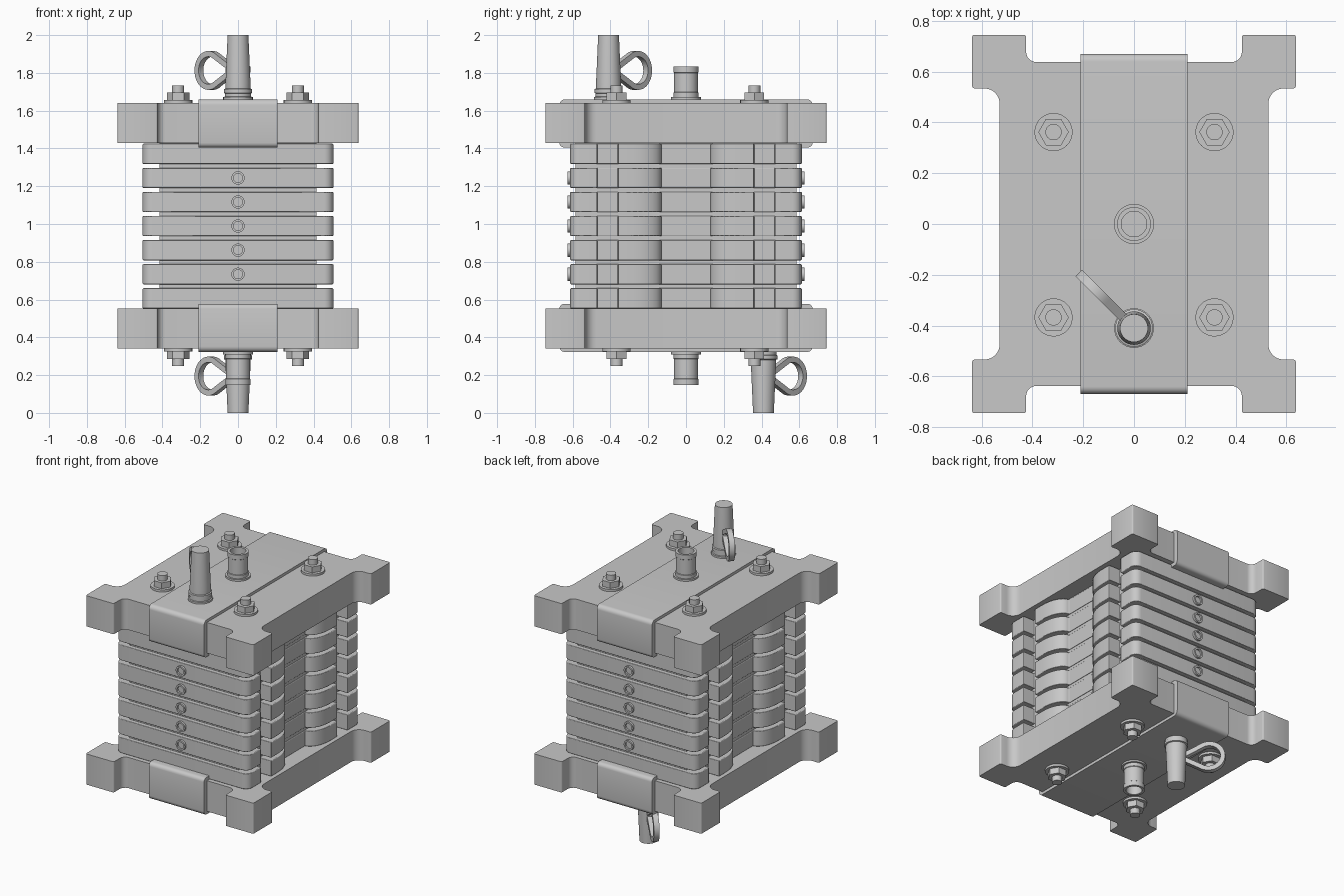
import bpy, bmesh
from math import pi, sin, cos, radians
from mathutils import Matrix, Vector

cube = bpy.data.objects.get("Cube")
if cube:
    bpy.data.objects.remove(cube)

grey = bpy.data.materials.new("plain_grey")
grey.use_nodes = True
grey.diffuse_color = (0.58, 0.58, 0.58, 1)
grey.node_tree.nodes["Principled BSDF"].inputs["Base Color"].default_value = (0.58, 0.58, 0.58, 1)

MID = 0.991          # height of the mirror plane between the two ends
STACK_MID = 0.989    # middle of the stacked frames
parts = []


def finish(name, bm, bevel=0):
    bmesh.ops.recalc_face_normals(bm, faces=bm.faces)
    mesh = bpy.data.meshes.new(name)
    bm.to_mesh(mesh)
    bm.free()
    mesh.materials.append(grey)
    ob = bpy.data.objects.new(name, mesh)
    bpy.context.collection.objects.link(ob)
    if bevel:
        mod = ob.modifiers.new("soft_edges", "BEVEL")
        mod.width, mod.segments, mod.angle_limit = bevel, 2, radians(50)
        mod.harden_normals = True
    parts.append(ob)
    return ob


def arc(cx, cy, r, a0, a1, n=6):
    angles = [radians(a0 + (a1 - a0) * i / n) for i in range(n + 1)]
    return [(cx + r * cos(a), cy + r * sin(a)) for a in angles]


def four_fold(q):
    """Complete an outline from the points of its +x +y quarter."""
    back = q[::-1]
    return (q + [(-x, y) for x, y in back] + [(-x, -y) for x, y in q]
            + [(x, -y) for x, y in back])


def prism(name, outline, lo, hi, to_3d, bevel=0):
    bm = bmesh.new()
    face = bm.faces.new([bm.verts.new(to_3d(a, b, lo)) for a, b in outline])
    out = bmesh.ops.extrude_face_region(bm, geom=[face])
    shift = Vector(to_3d(0, 0, hi)) - Vector(to_3d(0, 0, lo))
    bmesh.ops.translate(bm, vec=shift, verts=[v for v in out["geom"] if isinstance(v, bmesh.types.BMVert)])
    return finish(name, bm, bevel)


def lathe(name, profile, matrix, segs=32):
    """Turn (radius, height) points about z; the ends are closed."""
    bm = bmesh.new()
    rings = [[bm.verts.new((r * cos(2 * pi * i / segs), r * sin(2 * pi * i / segs), h))
              for i in range(segs)] for r, h in profile]
    for a, b in zip(rings, rings[1:]):
        for i in range(segs):
            j = (i + 1) % segs
            bm.faces.new((a[i], a[j], b[j], b[i]))
    bm.faces.new(rings[0])
    bm.faces.new(rings[-1])
    bmesh.ops.transform(bm, matrix=matrix, verts=bm.verts)
    return finish(name, bm)


def flat(x, y, z):
    return (x, y, z)


# Stacked frames: each side has a rounded central hollow and two square grooves
shoulder = [(.42 + .085 * sin(t * pi / 16), .285 - .155 * cos(t * pi / 16)) for t in range(9)]
frame = four_fold(shoulder + [(.505, .36), (.42, .36), (.42, .47), (.505, .47)]
                  + arc(.455, .563, .05, 0, 90))
spacer = four_fold([(.415, .585)])
PITCH = 0.1275
for i in range(7):
    z = STACK_MID + (i - 3) * PITCH
    prism(f"frame_{i + 1}", frame, z - .0535, z + .0535, flat, .005)
    prism(f"spacer_{i + 1}", spacer, z + .05, z + PITCH - .05, flat)
    # Small round ports on the front and back of the inner frames
    if 0 < i < 6:
        for side, label in ((1, "front"), (-1, "back")):
            lathe(f"{label}_port_{i}", [(.035, 0), (.035, .028), (.024, .028), (.024, .016)],
                  Matrix.Translation((0, -.6 * side, z)) @ Matrix.Rotation(side * pi / 2, 4, "X"), 24)

# Outlines of the end plates and the straps that clasp them
plate = four_fold(arc(.589, .474, .06, 180, 90) + arc(.628, .544, .01, -90, 0, 3)
                  + arc(.628, .735, .01, 0, 90, 3) + arc(.435, .735, .01, 90, 180, 3)
                  + arc(.385, .678, .04, 0, -90))
half_strap = ([(.638, 1.638), (.638, 1.43), (.61, 1.43), (.61, 1.405)]
              + arc(.645, 1.43, .025, -90, 0, 4) + arc(.64, 1.63, .03, 0, 90))
strap = half_strap + [(-y, z) for y, z in half_strap[::-1]]


def pull_loop(name, pin_y, z_mid, s):
    """Teardrop ring with a flat section, set diagonally beside the pin."""
    path = [(.045, -.012)] + arc(.205, 0, .088, -125, 125, 28) + [(.045, .012)]
    n = len(path)
    bm = bmesh.new()
    rings = []
    for i, (u, w) in enumerate(path):
        a, b = path[i - 1], path[(i + 1) % n]
        t = Vector((b[0] - a[0], b[1] - a[1])).normalized()
        ring = []
        for out, across in ((-1, -1), (1, -1), (1, 1), (-1, 1)):
            uu, ww = u + t.y * out * .015, w - t.x * out * .015
            k = across * .018
            ring.append(bm.verts.new(((-uu + k) * .7071, pin_y + (uu + k) * .7071, z_mid + s * ww)))
        rings.append(ring)
    for i in range(n):
        a, b = rings[i], rings[(i + 1) % n]
        for j in range(4):
            k = (j + 1) % 4
            bm.faces.new((a[j], a[k], b[k], b[j]))
    finish(name, bm)


for s, end in ((1, "top"), (-1, "bottom")):
    def level(z):
        return MID + s * (z - MID)

    def at(x, y, z):
        """Place a part on this end, pointing away from the stack."""
        return Matrix.Translation((x, y, level(z))) @ Matrix.Diagonal((1, 1, s, 1))

    prism(f"{end}_plate", plate, level(1.43), level(1.641), flat)
    prism(f"{end}_strap", [(y, level(z)) for y, z in strap], -.21, .21, lambda y, z, x: (x, y, z))

    # Studs with washers and hexagonal nuts
    for x in (-.317, .317):
        for y in (-.368, .362):
            spot = at(x, y, 1.641)
            lathe(f"{end}_washer", [(.075, -.01), (.075, .015)], spot)
            lathe(f"{end}_nut", [(.06, .01), (.06, .056)], spot, 6)
            lathe(f"{end}_stud", [(.032, 0), (.032, .093)], spot, 24)

    # Open pipe in the middle
    lathe(f"{end}_pipe", [(.079, -.01), (.079, .012), (.066, .012), (.066, .035), (.063, .038),
                          (.063, .14), (.067, .143), (.067, .175), (.05, .175), (.05, .11)],
          at(0, 0, 1.66))

    # Tall tapered pin with its collars and pull loop
    pin_y = -.41 * s
    tip = .34 if s > 0 else .338
    lathe(f"{end}_pin", [(.078, -.01), (.078, .012), (.07, .014), (.07, .032), (.074, .034),
                         (.074, .054), (.066, .057), (.066, .09), (.055, tip)],
          at(0, pin_y, 1.66 if s > 0 else 1.644))
    pull_loop(f"{end}_pull_loop", pin_y, 1.813 if s > 0 else .195, s)

# Smooth shading on the curved parts, keeping corners crisp
bpy.ops.object.select_all(action="DESELECT")
for ob in parts:
    ob.select_set(True)
bpy.context.view_layer.objects.active = parts[0]
bpy.ops.object.shade_smooth_by_angle(angle=radians(35))
